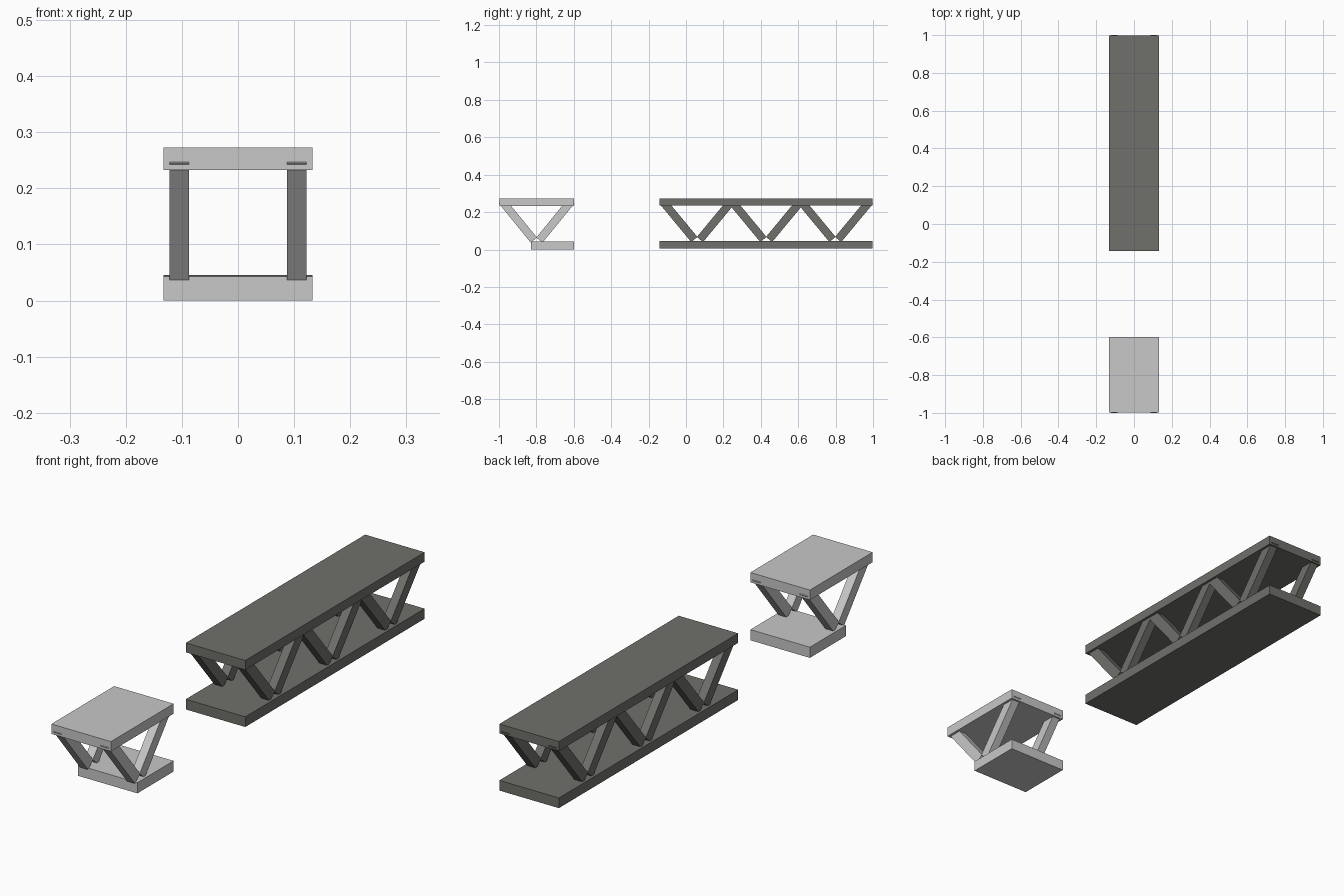
import bpy
import bmesh
from mathutils import Vector

cube = bpy.data.objects.get("Cube")
if cube:
    bpy.data.objects.remove(cube, do_unlink=True)

HALF_WIDTH = 0.1325
STRUT_X = (0.087, 0.122)
STRUT_DEPTH = 0.043


def material(name, color):
    mat = bpy.data.materials.new(name)
    mat.use_nodes = True
    mat.diffuse_color = (*color, 1)
    mat.node_tree.nodes["Principled BSDF"].inputs["Base Color"].default_value = (*color, 1)
    return mat


def prism(name, outline, x0, x1, mat):
    """Extrude a (y, z) outline from x0 to x1."""
    bm = bmesh.new()
    face = bm.faces.new([bm.verts.new((x0, y, z)) for y, z in outline])
    ext = bmesh.ops.extrude_face_region(bm, geom=[face])
    verts = [v for v in ext["geom"] if isinstance(v, bmesh.types.BMVert)]
    bmesh.ops.translate(bm, verts=verts, vec=(x1 - x0, 0, 0))
    bmesh.ops.recalc_face_normals(bm, faces=bm.faces[:])
    mesh = bpy.data.meshes.new(name)
    bm.to_mesh(mesh)
    bm.free()
    mesh.materials.append(mat)
    obj = bpy.data.objects.new(name, mesh)
    bpy.context.collection.objects.link(obj)
    return obj


def plate(name, y0, y1, z0, z1, mat):
    prism(name, [(y0, z0), (y1, z0), (y1, z1), (y0, z1)], -HALF_WIDTH, HALF_WIDTH, mat)


def strut_pair(name, centre, side, mat, lift=0.0):
    """Sloping square-ended brace, mirrored to both edges of the truss."""
    low = Vector((centre + side * 0.0315, 0.037 + lift))
    high = Vector((centre + side * 0.2015, 0.245))
    along = (high - low).normalized()
    inward = Vector((-side * along.y, side * along.x)) * side
    if inward.y < 0:
        inward = -inward
    inward *= STRUT_DEPTH
    outline = [low, high, high + inward, low + inward]
    prism("left_" + name, outline, *STRUT_X, mat)
    prism("right_" + name, outline, -STRUT_X[1], -STRUT_X[0], mat)


light = material("light_grey", (0.58, 0.58, 0.58))
dark = material("dark_grey", (0.16, 0.162, 0.147))

# Short light truss
plate("short_top_plate", -0.998, -0.599, 0.233, 0.273, light)
plate("short_bottom_plate", -0.829, -0.599, 0.0, 0.043, light)
for side, label in ((-1, "front"), (1, "back")):
    strut_pair(f"short_{label}_strut", -0.7985, side, light)

# Long dark truss
plate("long_top_plate", -0.143, 0.998, 0.235, 0.273, dark)
plate("long_bottom_plate", -0.143, 0.998, 0.005, 0.046, dark)
for i in range(3):
    for side, label in ((-1, "front"), (1, "back")):
        strut_pair(f"long_{label}_strut_{i + 1}", 0.0595 + 0.3695 * i, side, dark, 0.003)
